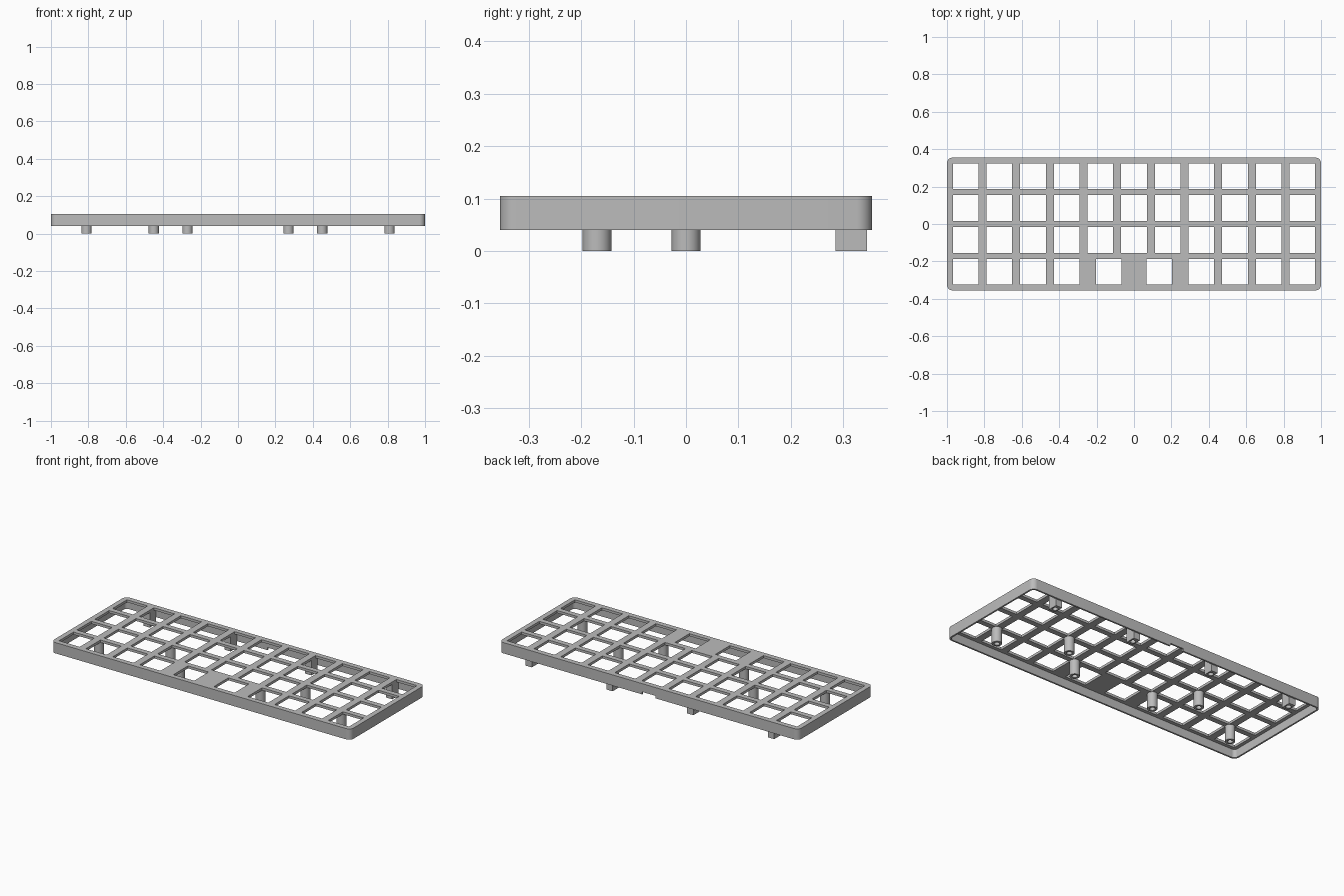
import bpy, bmesh, math

cube = bpy.data.objects.get("Cube")
if cube:
    bpy.data.objects.remove(cube, do_unlink=True)

grey = bpy.data.materials.new("matte_grey")
grey.use_nodes = True
COLOUR = (0.5, 0.5, 0.5, 1)
grey.diffuse_color = COLOUR
grey.node_tree.nodes["Principled BSDF"].inputs["Base Color"].default_value = COLOUR

HALF_X, HALF_Y, WALL = 1.0, 0.355, 0.01
RIM, UNDER, TOP = 0.04, 0.09, 0.105
PITCH_X, PITCH_Y, HOLE = 0.18, 0.17, 0.138


def rectangle(x, y, hx, hy):
    return [(x - hx, y - hy), (x + hx, y - hy), (x + hx, y + hy), (x - hx, y + hy)]


def rounded(hx, hy, r, steps=8):
    points = []
    for i, (sx, sy) in enumerate([(1, 1), (-1, 1), (-1, -1), (1, -1)]):
        for k in range(steps + 1):
            a = (i + k / steps) * math.pi / 2
            points.append((sx * (hx - r) + r * math.cos(a), sy * (hy - r) + r * math.sin(a)))
    return points


def circle(x, y, r, sides=32):
    return [(x + r * math.cos(i * math.tau / sides), y + r * math.sin(i * math.tau / sides))
            for i in range(sides)]


def prism(name, outlines, z0, z1):
    """Extrude each outline from z0 to z1 into one object."""
    bm = bmesh.new()
    for outline in outlines:
        face = bm.faces.new([bm.verts.new((x, y, z0)) for x, y in outline])
        side = bmesh.ops.extrude_face_region(bm, geom=[face])
        verts = [g for g in side["geom"] if isinstance(g, bmesh.types.BMVert)]
        bmesh.ops.translate(bm, verts=verts, vec=(0, 0, z1 - z0))
    bmesh.ops.recalc_face_normals(bm, faces=bm.faces)
    mesh = bpy.data.meshes.new(name)
    bm.to_mesh(mesh)
    bm.free()
    mesh.materials.append(grey)
    obj = bpy.data.objects.new(name, mesh)
    bpy.context.collection.objects.link(obj)
    return obj


def activate(obj):
    bpy.ops.object.select_all(action="DESELECT")
    obj.select_set(True)
    bpy.context.view_layer.objects.active = obj


def cut(obj, cutter):
    activate(obj)
    mod = obj.modifiers.new("cut", "BOOLEAN")
    mod.operation, mod.solver, mod.object = "DIFFERENCE", "EXACT", cutter
    bpy.ops.object.modifier_apply(modifier=mod.name)
    bpy.data.objects.remove(cutter, do_unlink=True)


def smooth(obj):
    activate(obj)
    bpy.ops.object.shade_smooth_by_angle(angle=math.radians(30))


# Tray: rounded body hollowed from below
tray = prism("tray", [rounded(HALF_X, HALF_Y, 0.03)], RIM, TOP)
cut(tray, prism("cavity", [rounded(HALF_X - WALL, HALF_Y - WALL, 0.02)], 0, UNDER))

# Switch openings: three full rows, front row with two wider-spaced centre keys
centres = [(c * PITCH_X, r * PITCH_Y) for r in (-0.5, 0.5, 1.5) for c in range(-5, 6)]
for s in (-1, 1):
    centres += [(s * c * PITCH_X, -1.5 * PITCH_Y) for c in (0.75, 2, 3, 4, 5)]
cut(tray, prism("openings", [rectangle(x, y, HOLE / 2, HOLE / 2) for x, y in centres], 0, 0.2))

# Cable notch in the lower edge of the back wall
cut(tray, prism("notch", [rectangle(0, HALF_Y, 0.045, 0.03)], 0, RIM + 0.015))
smooth(tray)

# Screw posts: round ones inside, square ones against the back wall
for s, side in ((1, "left"), (-1, "right")):
    for label, x, y in (("outer", 0.81, -0.17), ("middle", 0.45, 0), ("inner", 0.27, -0.17)):
        post = prism(f"{side}_{label}_post", [circle(s * x, y, 0.0275)], 0, UNDER)
        cut(post, prism("bore", [circle(s * x, y, 0.015)], -0.01, UNDER - 0.01))
        smooth(post)
    for label, x in (("outer", 0.81), ("inner", 0.27)):
        post = prism(f"{side}_{label}_back_post", [rectangle(s * x, 0.315, 0.021, 0.03)], 0, UNDER)
        cut(post, prism("bore", [circle(s * x, 0.313, 0.015)], -0.01, UNDER - 0.01))
        smooth(post)
